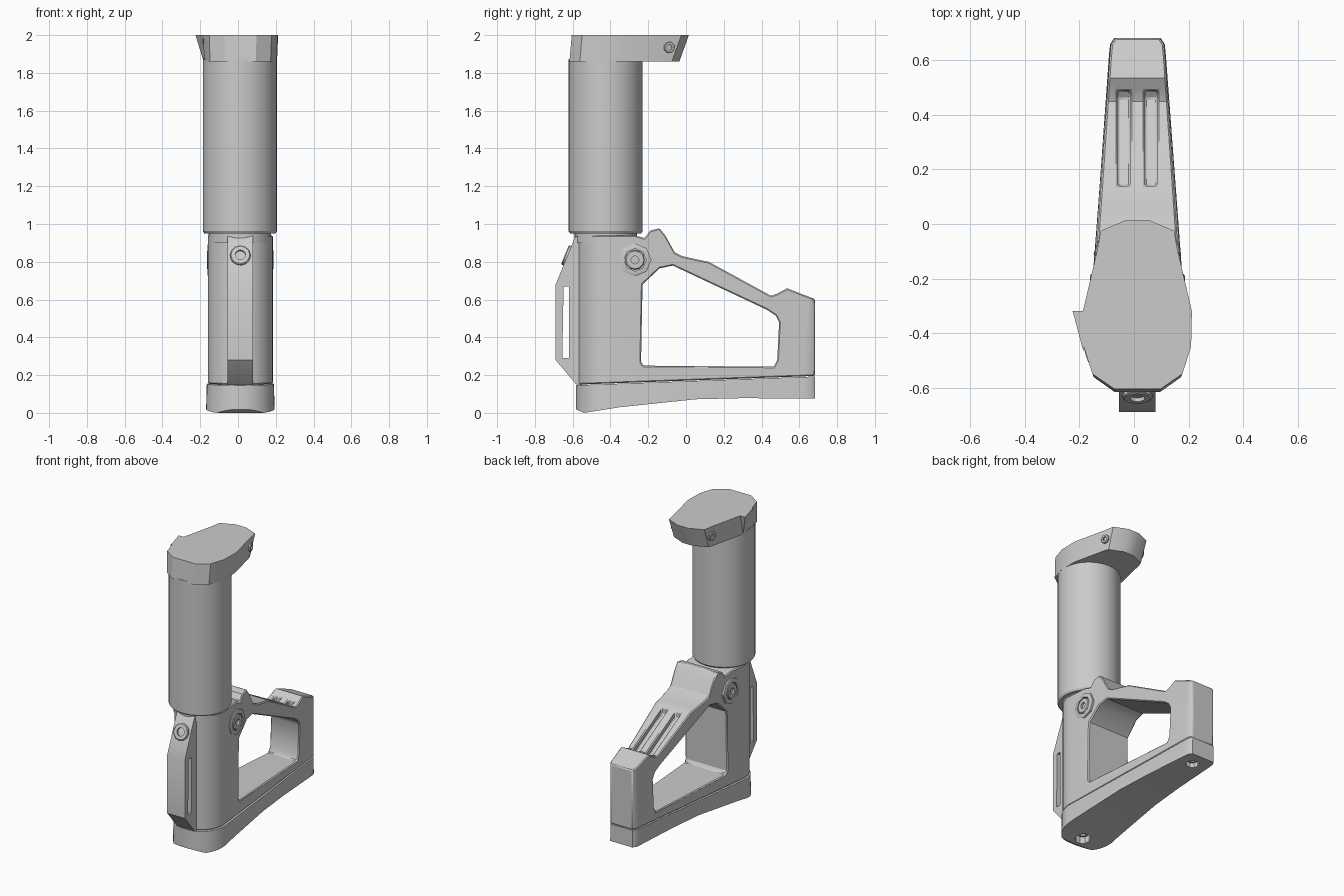
import bpy, bmesh, math
from mathutils import Vector

if "Cube" in bpy.data.objects:
    bpy.data.objects.remove(bpy.data.objects["Cube"])

CX = 0.0125  # centre line of the model


def finish(name, bm):
    bmesh.ops.recalc_face_normals(bm, faces=bm.faces)
    me = bpy.data.meshes.new(name)
    bm.to_mesh(me)
    bm.free()
    ob = bpy.data.objects.new(name, me)
    bpy.context.collection.objects.link(ob)
    return ob


def loft(name, a, b):
    """Solid between two matching closed loops of 3D points."""
    bm = bmesh.new()
    va, vb = [bm.verts.new(p) for p in a], [bm.verts.new(p) for p in b]
    bm.faces.new(va)
    bm.faces.new(vb)
    n = len(a)
    for i in range(n):
        j = (i + 1) % n
        bm.faces.new((va[i], va[j], vb[j], vb[i]))
    return finish(name, bm)


def side_prism(name, pts, x0, x1):
    """Side profile (y, z) extruded across x."""
    return loft(name, [(x0, y, z) for y, z in pts], [(x1, y, z) for y, z in pts])


def plan_prism(name, pts, z0, z1, flare=1.0):
    """Plan outline (x, y) extruded up z; flare widens the bottom."""
    return loft(name, [(CX + x * flare, y, z0) for x, y in pts], [(CX + x, y, z1) for x, y in pts])


def lathe(name, prof, loc, axis=(0, 0, 1), segs=32):
    """Profile of (radius, height) turned round an axis; end radii may be 0."""
    q = Vector((0, 0, 1)).rotation_difference(Vector(axis))
    bm = bmesh.new()
    rings = []
    for r, h in prof:
        count = 1 if r == 0 else segs
        rings.append([bm.verts.new(q @ Vector((r * math.cos(math.tau * i / segs),
                                               r * math.sin(math.tau * i / segs), h)) + Vector(loc))
                      for i in range(count)])
    for a, b in zip(rings, rings[1:]):
        for i in range(segs):
            j = (i + 1) % segs
            quad = [a[i % len(a)], a[j % len(a)], b[j % len(b)], b[i % len(b)]]
            bm.faces.new(list(dict.fromkeys(quad)))
    return finish(name, bm)


def screw(name, loc, axis, r, h, segs, socket):
    """Raised head with a recessed socket."""
    return lathe(name, [(0, -0.02), (r, -0.02), (r, h * 0.7), (r * 0.9, h), (r * socket, h),
                        (r * socket, -0.005), (0, -0.005)], loc, axis, segs)


def boolean(ob, other, op):
    m = ob.modifiers.new(op, 'BOOLEAN')
    m.operation, m.object, m.solver = op, other, 'EXACT'
    bpy.context.view_layer.objects.active = ob
    bpy.ops.object.modifier_apply(modifier=m.name)
    bpy.data.objects.remove(other)


# plan outline shared by frame and pad: round nose, sides tapering to the rear
def plan(w, front):
    half = [(w * math.sin(math.radians(a)), -0.41 - (-0.41 - front) * math.cos(math.radians(a)))
            for a in range(8, 91, 9)]
    half += [(0.101, 0.62), (0.097, 0.66), (0.082, 0.683)]
    return half + [(-x, y) for x, y in reversed(half)]


# frame: plan outline cut to the side profile, with a large window
frame = plan_prism("frame", plan(0.172, -0.58), 0.05, 1.1)
outer = [(-0.7, 0.145), (-0.7, 0.94), (-0.27, 0.94), (-0.22, 0.925), (-0.19, 0.965), (-0.14, 0.978),
         (-0.11, 0.94), (-0.06, 0.85), (-0.02, 0.83), (0.07, 0.81), (0.12, 0.80), (0.45, 0.62),
         (0.48, 0.63), (0.535, 0.66), (0.65, 0.615), (0.8, 0.56), (0.8, 0.2)]
boolean(frame, side_prism("cut_side", outer, -0.5, 0.5), 'INTERSECT')
window = [(-0.225, 0.25), (-0.238, 0.27), (-0.23, 0.68), (-0.14, 0.765), (-0.07, 0.78),
          (0.43, 0.545), (0.475, 0.515), (0.493, 0.48), (0.483, 0.28), (0.465, 0.245)]
boolean(frame, side_prism("cut_window", window, -0.5, 0.5), 'DIFFERENCE')
# twin grooves in the sloping top arm
groove = [(0.14, 0.87), (0.14, 0.745), (0.46, 0.57), (0.49, 0.59), (0.49, 0.72)]
for s in (-1, 1):
    x = CX + s * 0.05
    boolean(frame, side_prism("cut_groove", groove, x - 0.023, x + 0.023), 'DIFFERENCE')
bev = frame.modifiers.new("edge", 'BEVEL')
bev.width, bev.segments, bev.limit_method, bev.angle_limit = 0.008, 1, 'ANGLE', math.radians(50)

# butt pad under the frame, flared at the bottom
pad = plan_prism("butt_pad", plan(0.174, -0.585), -0.1, 0.3, 1.06)
pad_side = [(-0.7, 0.142), (-0.7, 0.02), (-0.585, 0.02), (-0.54, 0.0), (-0.35, 0.03), (0.05, 0.072),
            (0.3, 0.078), (0.8, 0.075), (0.8, 0.197)]
boolean(pad, side_prism("cut_pad", pad_side, -0.5, 0.5), 'INTERSECT')
for i, (y, z, r) in enumerate(((-0.48, 0.06, 0.05), (0.58, 0.12, 0.042))):
    boolean(pad, lathe("cut_hole", [(0, -0.2), (r, -0.2), (r, 0), (0, 0)], (CX, y, z), segs=10),
            'DIFFERENCE')
    screw(f"pad_screw_{i + 1}", (CX, y, z), (0, 0, -1), r * 0.75, 0.02, 8, 0.5)

# front rail with a sling slot through it
rail_side = [(-0.55, 0.13), (-0.585, 0.155), (-0.69, 0.28), (-0.69, 0.68), (-0.59, 0.925),
             (-0.575, 0.938), (-0.55, 0.938)]
rail = side_prism("front_rail", rail_side, CX - 0.067, CX + 0.067)
boolean(rail, side_prism("cut_slot", [(-0.655, 0.29), (-0.62, 0.29), (-0.62, 0.67), (-0.648, 0.67)],
                         -0.3, 0.3), 'DIFFERENCE')
screw("rail_screw", (CX, -0.628, 0.832), (0, -0.245, 0.1), 0.055, 0.014, 12, 0.5)

# tube with a narrow neck where it enters the frame
lathe("tube", [(0, 0.9), (0.165, 0.9), (0.165, 0.95), (0.188, 0.95), (0.196, 0.962), (0.196, 1.87),
               (0, 1.87)], (0.01, -0.425, 0), segs=40)

# side bolts: large hex nut, washer and inner screw
for s, label in ((1, "right"), (-1, "left")):
    x = CX + s * 0.162
    screw(f"side_nut_{label}", (x, -0.27, 0.81), (s, 0, 0), 0.087, 0.012, 8, 0.68)
    screw(f"side_bolt_{label}", (x, -0.27, 0.81), (s, 0, 0), 0.052, 0.014, 12, 0.4)
    screw(f"collar_screw_{label}", (CX + s * 0.142, -0.09, 1.935), (s, 0.3, 0), 0.03, 0.012, 8, 0.5)

# collar at the top: egg-shaped plate with a back face that slopes inward
egg = [(0.04, 0.015), (0.135, -0.025), (0.146, -0.09), (0.2, -0.32), (0.197, -0.45), (0.165, -0.55),
       (0.085, -0.605)]
egg += [(-x, y) for x, y in reversed(egg)]
loft("collar", [(CX + x, y, 2.0) for x, y in egg],
     [(CX + x * 0.97, y - (0.05 if y > -0.05 else 0.012), 1.86) for x, y in egg])

# small sharp lip on the collar's left edge
bm = bmesh.new()
for p in ((-0.225, -0.32, 2.0), (-0.18, -0.32, 2.0), (-0.185, -0.47, 2.0), (-0.182, -0.36, 1.86)):
    bm.verts.new(p)
bmesh.ops.convex_hull(bm, input=bm.verts)
finish("collar_lip", bm)

bpy.ops.object.select_all(action='SELECT')
bpy.ops.object.shade_smooth_by_angle(angle=math.radians(32))
